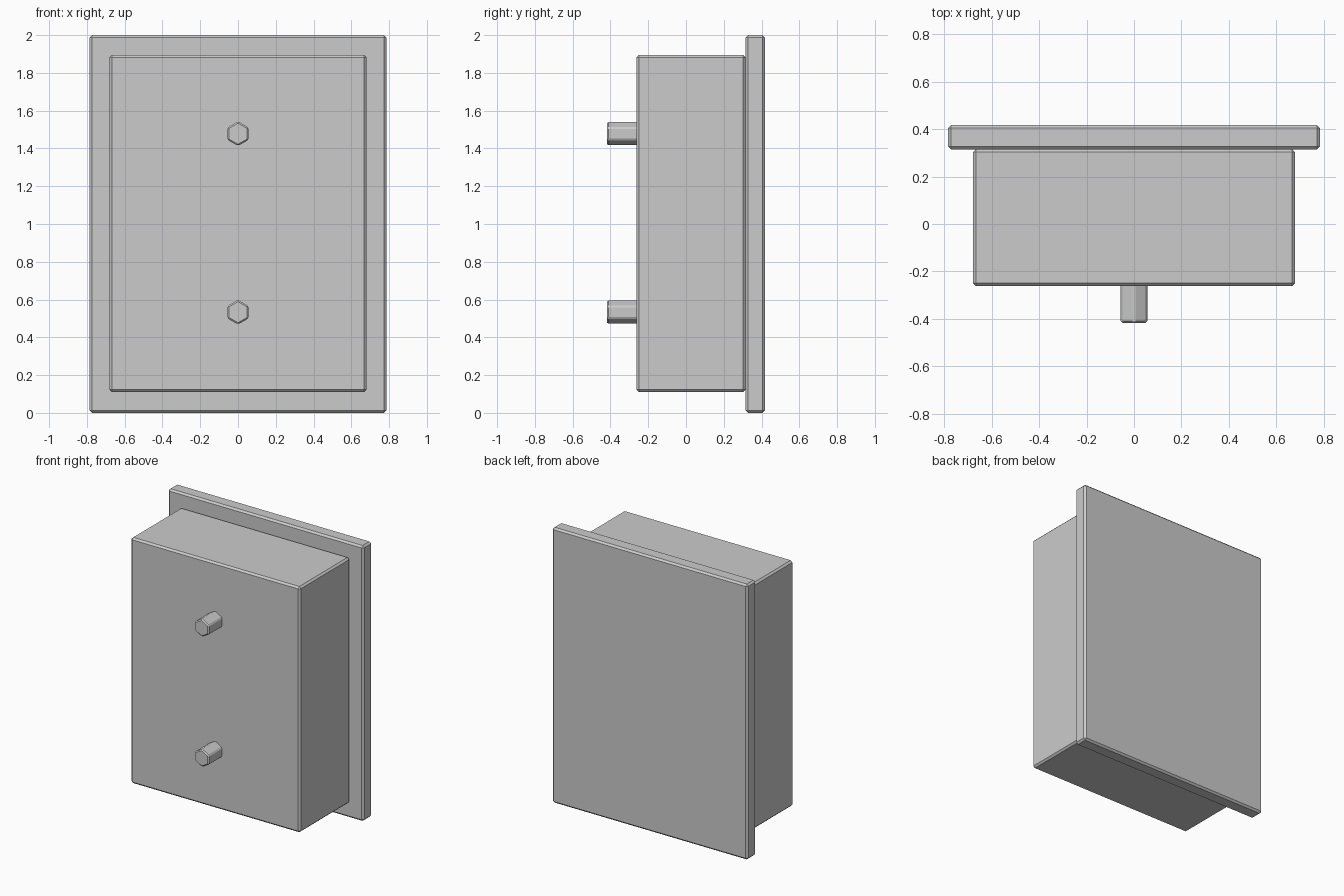
import bpy
import math

default = bpy.data.objects.get("Cube")
if default:
    bpy.data.objects.remove(default, do_unlink=True)

# Single grey finish
GREY = (0.6, 0.6, 0.6, 1.0)
grey = bpy.data.materials.new("plain grey")
grey.use_nodes = True
grey.diffuse_color = GREY
grey.node_tree.nodes["Principled BSDF"].inputs["Base Color"].default_value = GREY


def finish(obj, name, bevel):
    """Name the part, apply its scale, colour it and chamfer its edges."""
    obj.name = name
    bpy.ops.object.transform_apply(location=False, rotation=True, scale=True)
    obj.data.materials.append(grey)
    mod = obj.modifiers.new("chamfer", "BEVEL")
    mod.width = bevel
    mod.segments = 1
    mod.limit_method = "ANGLE"
    mod.angle_limit = math.radians(30)


def box(name, width, y0, y1, z0, z1, bevel):
    bpy.ops.mesh.primitive_cube_add(size=1, location=(0, (y0 + y1) / 2, (z0 + z1) / 2))
    obj = bpy.context.object
    obj.scale = (width, y1 - y0, z1 - z0)
    finish(obj, name, bevel)


def peg(name, z, y0, y1, radius, bevel):
    # Hexagonal rod along y with a corner pointing up
    bpy.ops.mesh.primitive_cylinder_add(
        vertices=6, radius=radius, depth=y1 - y0,
        location=(0, (y0 + y1) / 2, z), rotation=(math.pi / 2, 0, 0))
    finish(bpy.context.object, name, bevel)


# Back plate and the case standing in front of it
box("back_plate", 1.57, 0.315, 0.418, 0, 2, 0.013)
box("case", 1.36, -0.262, 0.316, 0.11, 1.895, 0.013)

# Two pegs on the front, sunk slightly into the case
for name, z in (("upper_peg", 1.478), ("lower_peg", 0.533)):
    peg(name, z, -0.418, -0.24, 0.065, 0.008)
